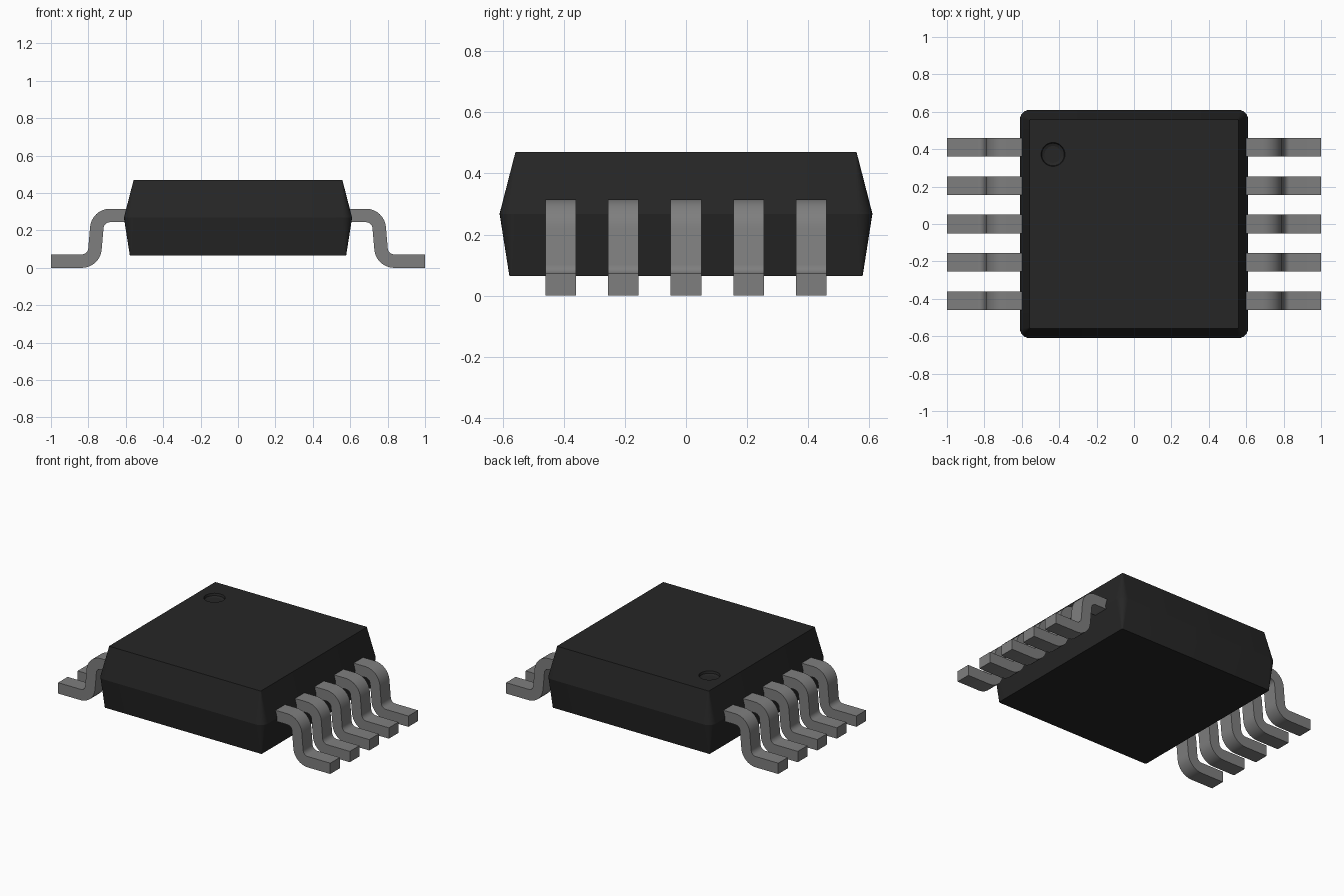
import bpy, bmesh, math
from mathutils import Vector

cube = bpy.data.objects.get("Cube")
if cube:
    bpy.data.objects.remove(cube, do_unlink=True)


def material(name, value):
    m = bpy.data.materials.new(name)
    m.use_nodes = True
    colour = (value, value, value, 1)
    m.diffuse_color = colour
    m.node_tree.nodes["Principled BSDF"].inputs["Base Color"].default_value = colour
    return m


BLACK = material("black plastic", 0.019)
GREY = material("grey metal", 0.21)


def finish(name, bm, mat, angle=30):
    bmesh.ops.recalc_face_normals(bm, faces=bm.faces)
    mesh = bpy.data.meshes.new(name)
    bm.to_mesh(mesh)
    bm.free()
    mesh.materials.append(mat)
    ob = bpy.data.objects.new(name, mesh)
    bpy.context.collection.objects.link(ob)
    bpy.ops.object.select_all(action='DESELECT')
    ob.select_set(True)
    bpy.context.view_layer.objects.active = ob
    bpy.ops.object.shade_smooth_by_angle(angle=math.radians(angle))
    return ob


def rounded_square(bm, half, radius, z, steps=6):
    ring = []
    for corner in range(4):
        mid = math.radians(45 + 90 * corner)
        cx = math.copysign(half - radius, math.cos(mid))
        cy = math.copysign(half - radius, math.sin(mid))
        for i in range(steps + 1):
            a = math.radians(90 * (corner + i / steps))
            ring.append(bm.verts.new((cx + radius * math.cos(a), cy + radius * math.sin(a), z)))
    return ring


def circle(bm, centre, radius, z, n=32):
    return [bm.verts.new((centre[0] + radius * math.cos(2 * math.pi * i / n),
                          centre[1] + radius * math.sin(2 * math.pi * i / n), z)) for i in range(n)]


def bridge(bm, a, b):
    for i in range(len(a)):
        j = (i + 1) % len(a)
        bm.faces.new((a[i], a[j], b[j], b[i]))


def loop_edges(bm, ring):
    return [bm.edges.get((v, ring[i - 1])) for i, v in enumerate(ring)]


# Body: tapered square package, widest at the parting line
bm = bmesh.new()
bottom = rounded_square(bm, 0.578, 0.008, 0.065)
middle = rounded_square(bm, 0.61, 0.052, 0.268)
top = rounded_square(bm, 0.558, 0.005, 0.47)
bridge(bm, bottom, middle)
bridge(bm, middle, top)
bm.faces.new(bottom)

# Round pin-one recess sunk into the top face
spot = (-0.433, 0.372)
rings = [circle(bm, spot, r, z) for r, z in ((0.064, 0.47), (0.06, 0.456), (0.045, 0.45))]
bridge(bm, rings[0], rings[1])
bridge(bm, rings[1], rings[2])
bm.faces.new(rings[2])
bmesh.ops.triangle_fill(bm, use_beauty=True, normal=(0, 0, 1),
                        edges=loop_edges(bm, top) + loop_edges(bm, rings[0]))
finish("body", bm, BLACK, 20)

# Lead profile: centre line of two mirrored bends joined by a steep straight
THICK, WIDTH, BEND = 0.072, 0.1, 0.07
TILT = math.radians(5)
upper_z, foot_z = 0.28, THICK / 2
c1 = Vector((0.685, upper_z - BEND))
c2z = foot_z + BEND
c2 = Vector((c1.x + (2 * BEND + (c1.y - c2z) * math.sin(TILT)) / math.cos(TILT), c2z))
STEPS = 8
path = [(Vector((0.56, upper_z)), Vector((0, 1)))]
bend = []
for i in range(STEPS + 1):
    a = math.pi / 2 + (TILT - math.pi / 2) * i / STEPS
    bend.append(Vector((math.cos(a), math.sin(a))))
path += [(c1 + n * BEND, n) for n in bend]
path += [(c2 - n * BEND, n) for n in reversed(bend)]
path.append((Vector((1.0, foot_z)), Vector((0, 1))))
profile = [p + n * THICK / 2 for p, n in path] + [p - n * THICK / 2 for p, n in reversed(path)]


def lead(name, side, y):
    bm = bmesh.new()
    near = [bm.verts.new((side * p.x, y - WIDTH / 2, p.y)) for p in profile]
    far = [bm.verts.new((side * p.x, y + WIDTH / 2, p.y)) for p in profile]
    bridge(bm, near, far)
    bm.faces.new(near)
    bm.faces.new(far)
    finish(name, bm, GREY)


# Five leads on each side
for side, label in ((1, "left"), (-1, "right")):
    for k in range(5):
        lead(f"{label}_lead_{k + 1}", side, (k - 2) * 0.205)
